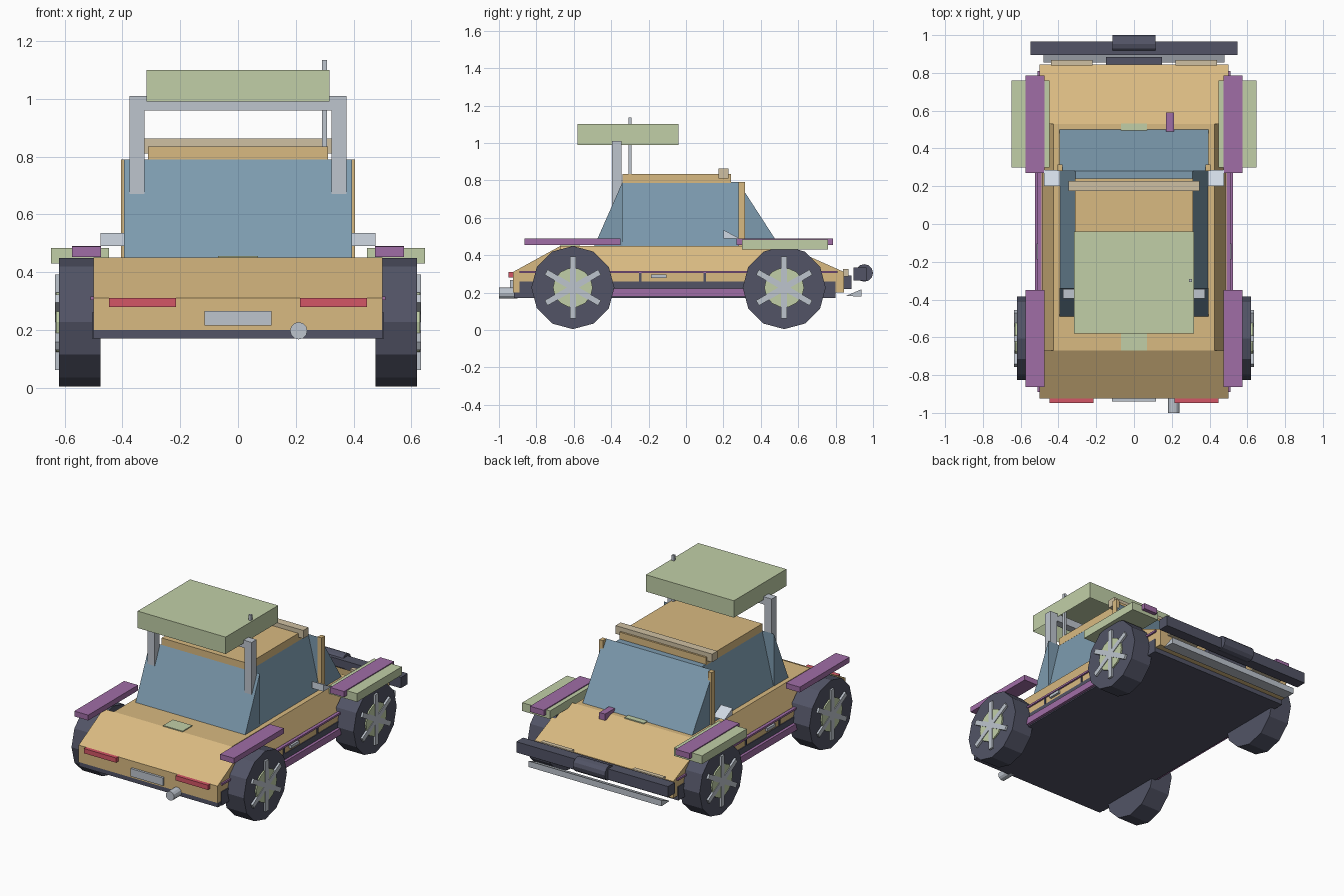
import bpy, bmesh, math
from mathutils import Matrix, Vector

if "Cube" in bpy.data.objects:
    bpy.data.objects.remove(bpy.data.objects["Cube"])


def lin(c):
    c /= 255
    return c / 12.92 if c <= 0.04045 else ((c + 0.055) / 1.055) ** 2.4


def mat(name, r, g, b):
    m = bpy.data.materials.new(name)
    m.diffuse_color = (lin(r), lin(g), lin(b), 1)
    m.use_nodes = True
    m.node_tree.nodes["Principled BSDF"].inputs["Base Color"].default_value = m.diffuse_color
    return m


TAN = mat("tan paint", 217, 186, 129)
BLUE = mat("blue glass", 125, 155, 175)
GREEN = mat("pale green", 193, 207, 167)
PURPLE = mat("purple", 160, 109, 166)
DARK = mat("dark rubber", 82, 84, 102)
GREY = mat("light grey metal", 190, 197, 206)
RED = mat("red lamp", 212, 86, 102)
BEIGE = mat("beige lamp", 207, 192, 162)
MIRROR = mat("mirror silver", 208, 217, 228)


def finish(name, bm, m):
    bmesh.ops.recalc_face_normals(bm, faces=bm.faces)
    me = bpy.data.meshes.new(name)
    bm.to_mesh(me)
    bm.free()
    me.materials.append(m)
    ob = bpy.data.objects.new(name, me)
    bpy.context.collection.objects.link(ob)
    return ob


def loft(name, a, b, m):
    """Solid between two matching outlines."""
    bm = bmesh.new()
    va = [bm.verts.new(p) for p in a]
    vb = [bm.verts.new(p) for p in b]
    n = len(va)
    bm.faces.new(va)
    bm.faces.new(vb)
    for i in range(n):
        j = (i + 1) % n
        bm.faces.new((va[i], va[j], vb[j], vb[i]))
    return finish(name, bm, m)


def prism(name, x0, x1, pts, m):
    """Side outline (y, z) pushed across x."""
    return loft(name, [(x0, *p) for p in pts], [(x1, *p) for p in pts], m)


def box(name, x0, x1, y0, y1, z0, z1, m):
    return prism(name, x0, x1, [(y0, z0), (y1, z0), (y1, z1), (y0, z1)], m)


def taper(name, y0, y1, z0, z1, w0, w1, m):
    """Block along y with a trapezoid cross-section."""
    sec = [(-w0, z0), (w0, z0), (w1, z1), (-w1, z1)]
    return loft(name, [(x, y0, z) for x, z in sec], [(x, y1, z) for x, z in sec], m)


def cyl(name, c, r, depth, axis, n, m):
    bm = bmesh.new()
    bmesh.ops.create_cone(bm, cap_ends=True, segments=n, radius1=r, radius2=r, depth=depth)
    rot = Vector((0, 0, 1)).rotation_difference(Vector(axis)).to_matrix().to_4x4()
    bm.transform(Matrix.Translation(c) @ rot)
    return finish(name, bm, m)


def side(name, s, x0, x1, *rest):
    """Box on the left (s = -1) or right (s = 1)."""
    return box(name, min(s * x0, s * x1), max(s * x0, s * x1), *rest)


# Body
box("chassis", -0.505, 0.505, -0.89, 0.80, 0.17, 0.26, DARK)
box("rear_sill", -0.5, 0.5, -0.92, -0.89, 0.17, 0.20, DARK)
box("lower_body", -0.5, 0.5, -0.925, 0.845, 0.20, 0.31, TAN)
taper("upper_body", -0.67, 0.53, 0.31, 0.45, 0.485, 0.425, TAN)
prism("rear_deck", -0.5, 0.5, [(-0.925, 0.31), (-0.67, 0.31), (-0.67, 0.45)], TAN)
prism("hood", -0.5, 0.5, [(0.845, 0.31), (0.53, 0.31), (0.53, 0.45)], TAN)

# Cabin
taper("side_windows", -0.34, 0.28, 0.45, 0.79, 0.392, 0.31, BLUE)
prism("rear_window", -0.395, 0.395, [(-0.49, 0.45), (-0.34, 0.45), (-0.34, 0.79)], BLUE)
prism("windshield", -0.395, 0.395, [(0.50, 0.45), (0.28, 0.45), (0.28, 0.79)], BLUE)
box("roof", -0.312, 0.312, -0.34, 0.24, 0.785, 0.835, TAN)
box("roof_light_bar", -0.348, 0.348, 0.175, 0.228, 0.81, 0.863, BEIGE)

# Raised roof panel, open underneath
panel = box("roof_panel", -0.317, 0.317, -0.58, -0.04, 0.99, 1.10, GREEN)
bm = bmesh.new()
bm.from_mesh(panel.data)
bmesh.ops.delete(bm, geom=[f for f in bm.faces if f.normal.z < -0.9], context='FACES_ONLY')
bm.to_mesh(panel.data)
bm.free()
box("rack_crossbar", -0.375, 0.375, -0.395, -0.345, 0.96, 1.01, GREY)
box("antenna", 0.291, 0.308, -0.308, -0.291, 0.80, 1.135, GREY)

for s, tag in ((-1, "left"), (1, "right")):
    side("rack_post_" + tag, s, 0.324, 0.375, -0.395, -0.345, 0.67, 0.97, GREY)
    side("windshield_pillar_" + tag, s, 0.378, 0.405, 0.28, 0.315, 0.45, 0.79, TAN)
    prism("mirror_" + tag, s * 0.392, s * 0.476,
          [(0.20, 0.49), (0.285, 0.49), (0.20, 0.535)], MIRROR)

    # Fenders and front storage boxes
    side("rear_fender_" + tag, s, 0.475, 0.575, -0.863, -0.35, 0.453, 0.488, PURPLE)
    side("front_fender_" + tag, s, 0.475, 0.575, 0.27, 0.785, 0.453, 0.490, PURPLE)
    side("front_box_" + tag, s, 0.447, 0.648, 0.30, 0.76, 0.43, 0.484, GREEN)

    # Side trim and door details
    side("side_rail_" + tag, s, 0.50, 0.523, -0.42, 0.35, 0.178, 0.222, PURPLE)
    side("side_trim_" + tag, s, 0.49, 0.511, -0.89, 0.81, 0.304, 0.316, PURPLE)
    for i, y in enumerate((-0.245, 0.10)):
        side(f"door_gap_{tag}_{i}", s, 0.495, 0.505, y - 0.006, y + 0.006, 0.26, 0.304, DARK)
    side("door_handle_" + tag, s, 0.495, 0.515, -0.187, -0.103, 0.277, 0.296, GREY)

    # Lamps
    side("tail_lamp_" + tag, s, 0.215, 0.447, -0.948, -0.92, 0.28, 0.311, RED)
    side("headlamp_" + tag, s, 0.22, 0.44, 0.84, 0.868, 0.285, 0.325, BEIGE)

    # Wheels
    for y, end in ((-0.605, "rear"), (0.525, "front")):
        name, z = end + "_" + tag, 0.2265
        cyl("tyre_" + name, (s * 0.548, y, z), 0.222, 0.145, (1, 0, 0), 12, DARK)
        cyl("hub_" + name, (s * 0.62, y, z), 0.106, 0.02, (1, 0, 0), 14, GREEN)
        for k in range(3):
            spoke = side(f"spoke_{name}_{k}", s, 0.615, 0.634, -0.016, 0.016, -0.165, 0.165, GREY)
            spoke.data.transform(Matrix.Translation((0, y, z))
                                 @ Matrix.Rotation(math.radians(60 * k), 4, 'X'))

# Front bumper, winch, grille and skid plate
box("front_bumper", -0.547, 0.547, 0.895, 0.965, 0.265, 0.335, DARK)
cyl("winch_drum", (0, 0.953, 0.305), 0.047, 0.23, (1, 0, 0), 12, DARK)
box("grille", -0.147, 0.147, 0.84, 0.885, 0.22, 0.29, DARK)
prism("skid_plate", -0.48, 0.48, [(0.855, 0.182), (0.937, 0.178), (0.937, 0.217)], GREY)

# Rear plate and exhaust
box("rear_plate", -0.116, 0.116, -0.94, -0.92, 0.215, 0.266, GREY)
cyl("exhaust", (0.21, -0.95, 0.197), 0.03, 0.10, (0, 1, 0), 12, GREY)

# Hood and deck patches
box("deck_patch", -0.07, 0.07, -0.67, -0.57, 0.449, 0.456, GREEN)
box("hood_patch", -0.07, 0.07, 0.49, 0.533, 0.449, 0.456, GREEN)
box("hood_scoop", 0.17, 0.212, 0.49, 0.59, 0.43, 0.472, PURPLE)
